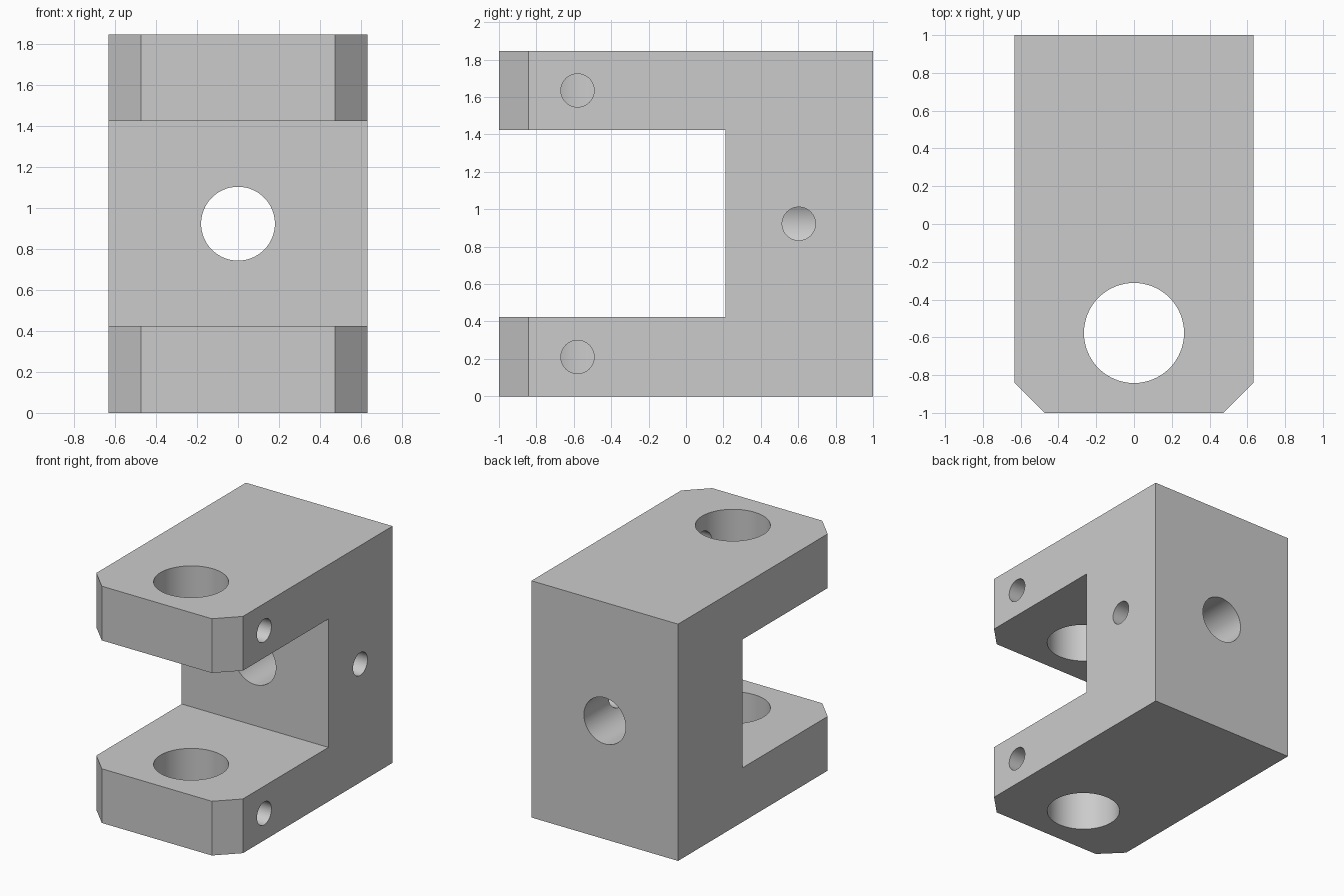
import bpy, bmesh
from math import pi, radians

if "Cube" in bpy.data.objects:
    bpy.data.objects.remove(bpy.data.objects["Cube"])

W, H, C = 0.632, 1.845, 0.158      # half width, height, corner chamfer
MID = H / 2

# Clevis body: chamfered plan outline extruded upward
outline = [(-W, 1), (-W, C - 1), (C - W, -1), (W - C, -1), (W, C - 1), (W, 1)]
bm = bmesh.new()
base = bm.faces.new([bm.verts.new((x, y, 0)) for x, y in outline])
top = bmesh.ops.extrude_face_region(bm, geom=[base])
bmesh.ops.translate(bm, vec=(0, 0, H),
                    verts=[v for v in top["geom"] if isinstance(v, bmesh.types.BMVert)])
bmesh.ops.recalc_face_normals(bm, faces=bm.faces)
mesh = bpy.data.meshes.new("clevis_bracket")
bm.to_mesh(mesh)
bm.free()
body = bpy.data.objects.new("clevis_bracket", mesh)
bpy.context.collection.objects.link(body)


def cut(cutter):
    cutter.hide_render = True
    bpy.ops.object.select_all(action='DESELECT')
    body.select_set(True)
    bpy.context.view_layer.objects.active = body
    mod = body.modifiers.new("cut", 'BOOLEAN')
    mod.operation, mod.solver, mod.object = 'DIFFERENCE', 'EXACT', cutter
    bpy.ops.object.modifier_apply(modifier=mod.name)
    bpy.data.objects.remove(cutter)


def drill(radius, depth, location, rotation=(0, 0, 0), sides=64):
    bpy.ops.mesh.primitive_cylinder_add(vertices=sides, radius=radius, depth=depth,
                                        location=location, rotation=rotation)
    cut(bpy.context.object)


# Slot between the two arms
bpy.ops.mesh.primitive_cube_add(size=1, location=(0, -0.645, MID))
slot = bpy.context.object
slot.scale = (2, 1.71, 1.0)
bpy.context.view_layer.update()
cut(slot)

# Pin hole through both arms and shaft hole through the back
drill(0.265, 3, (0, -0.577, MID))
drill(0.18, 1.5, (0, 0.7, MID), (pi / 2, 0, 0))

# Set-screw holes, right side only, ending in the bores
for y, z in [(-0.58, 0.21), (-0.58, H - 0.21), (0.603, MID)]:
    drill(0.089, 1, (0.55, y, z), (0, pi / 2, 0), 48)

bpy.ops.object.select_all(action='DESELECT')
body.select_set(True)
bpy.context.view_layer.objects.active = body
bpy.ops.object.shade_smooth_by_angle(angle=radians(30))
